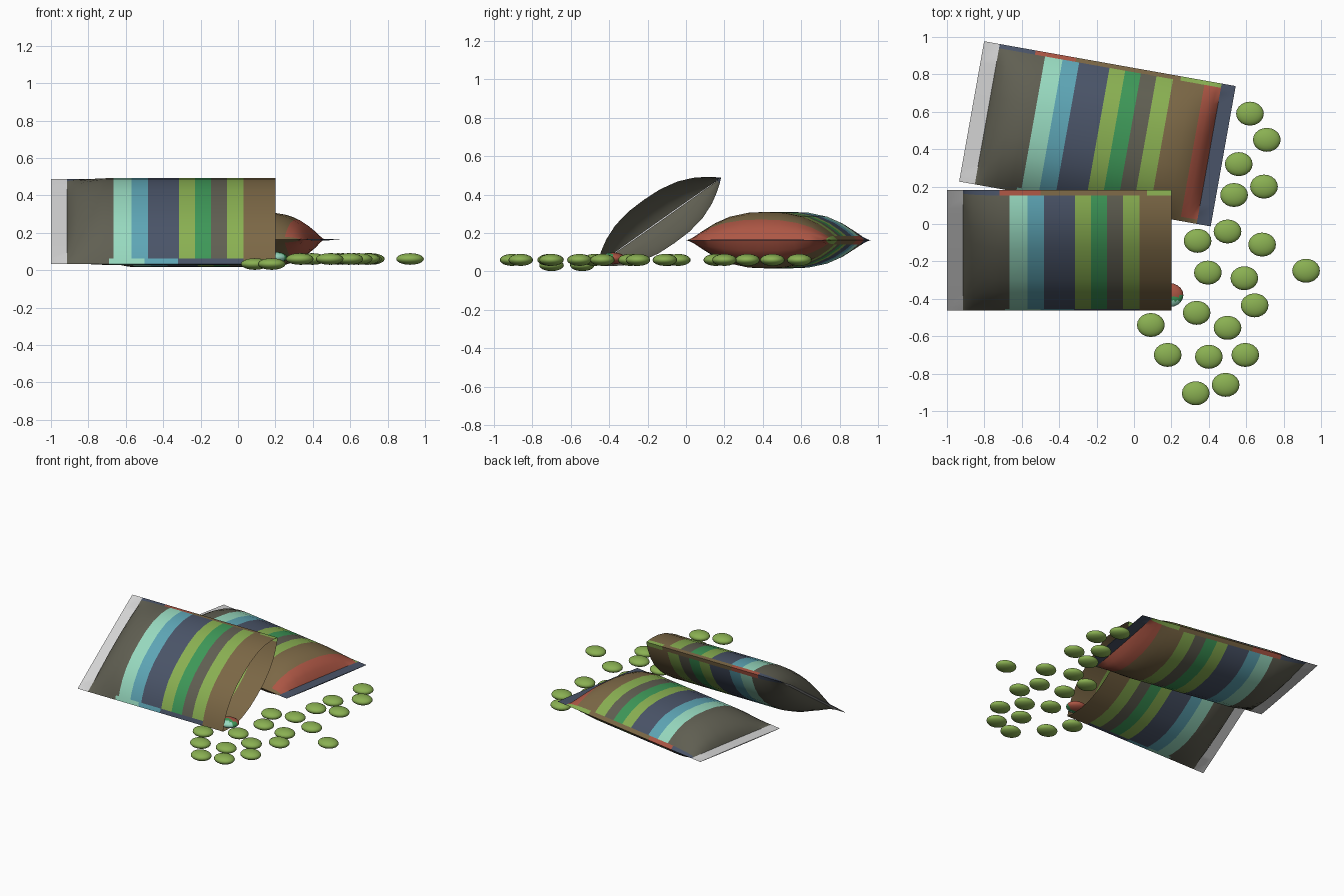
import bpy, bmesh, math
from mathutils import Matrix, Vector

if "Cube" in bpy.data.objects:
    bpy.data.objects.remove(bpy.data.objects["Cube"])


def srgb(r, g, b):
    f = lambda c: c / 12.92 if c <= 0.04045 else ((c + 0.055) / 1.055) ** 2.4
    return (f(r / 255), f(g / 255), f(b / 255), 1)


COLOURS = {
    "white": (212, 212, 212), "charcoal": (96, 95, 82), "aqua": (152, 218, 192),
    "blue": (94, 166, 182), "navy": (74, 84, 104), "lime": (138, 176, 82),
    "green": (62, 152, 88), "brown": (124, 104, 70), "red": (172, 86, 68),
}
NAMES = list(COLOURS)
MATS = []
for n, c in COLOURS.items():
    m = bpy.data.materials.new(n)
    m.diffuse_color = srgb(*c)
    m.use_nodes = True
    m.node_tree.nodes["Principled BSDF"].inputs["Base Color"].default_value = m.diffuse_color
    MATS.append(m)

# stripes along the packet: (end position, colour)
STRIPES = [(.085, "white"), (.335, "charcoal"), (.43, "aqua"), (.52, "blue"), (.685, "navy"),
           (.77, "lime"), (.855, "green"), (.94, "charcoal"), (1.03, "lime"),
           (1.2, "brown"), (1.29, "red"), (1.4, "navy")]
# narrow bands on the two long edges
BACK_EDGE = [(.085, "white"), (.28, "navy"), (.5, "red"), (1.07, "brown"), (1.29, "lime"), (1.4, "navy")]
FRONT_EDGE = [(.085, "white"), (.31, "charcoal"), (.5, "aqua"), (.68, "blue"), (1.03, "navy"),
              (1.29, "brown"), (1.4, "navy")]


def pick(table, t):
    return NAMES.index(next(c for end, c in table if t < end))


def make_object(name, bm, angle):
    me = bpy.data.meshes.new(name)
    bm.to_mesh(me)
    bm.free()
    for m in MATS:
        me.materials.append(m)
    ob = bpy.data.objects.new(name, me)
    bpy.context.collection.objects.link(ob)
    bpy.ops.object.select_all(action='DESELECT')
    ob.select_set(True)
    bpy.context.view_layer.objects.active = ob
    bpy.ops.object.shade_smooth_by_angle(angle=math.radians(angle))
    return ob


def packet(name, length, width, half_h, matrix, is_open):
    """Pillow-shaped packet along local x, starting at x = 0."""
    cuts = {0.0, length, .1, .14, .2, .26, 1.0, 1.13, 1.165, 1.235, 1.265}
    for table in (STRIPES, BACK_EDGE, FRONT_EDGE):
        cuts |= {e for e, _ in table}
    cuts = sorted(t for t in cuts if t <= length)
    side = [-.94, -.85, -.7, -.5, -.25, 0, .25, .5, .7, .85, .94]
    ring = [(-1, 0)] + [(s, 1) for s in side] + [(1, 0)] + [(s, -1) for s in reversed(side)]

    def fill(t):
        d = t - .085 if is_open else min(t - .085, 1.29 - t)
        d = min(max(d / .25, 0), 1)
        return max((1 - (1 - d) ** 2) ** .6, .02)

    bm = bmesh.new()
    rows = []
    for t in cuts:
        h = half_h * fill(t)
        rows.append([bm.verts.new((t, s * width / 2, sign * h * (1 - abs(s) ** 2.6)))
                     for s, sign in ring])
    n = len(ring)
    for a, b, ta, tb in zip(rows, rows[1:], cuts, cuts[1:]):
        for i in range(n):
            j = (i + 1) % n
            f = bm.faces.new((a[i], b[i], b[j], a[j]))
            s = (ring[i][0] + ring[j][0]) / 2
            table = BACK_EDGE if s > .94 else FRONT_EDGE if s < -.94 else STRIPES
            f.material_index = pick(table, (ta + tb) / 2)
    bm.faces.new(rows[0]).material_index = NAMES.index("white")
    if not is_open:
        bm.faces.new(rows[-1]).material_index = NAMES.index("navy")
    bmesh.ops.recalc_face_normals(bm, faces=bm.faces)
    bm.transform(matrix)
    return make_object(name, bm, 35)


# sealed packet lying flat at the back
packet("sealed_packet", 1.366, .762, .147,
       Matrix.Translation((-.868, .602, .163)) @ Matrix.Rotation(math.radians(-10.1), 4, 'Z'), False)

# torn-open packet leaning on it
packet("open_packet", 1.2, .79, .138,
       Matrix.Translation((-1, -.14, .26)) @ Matrix.Rotation(math.radians(35.2), 4, 'X'), True)


def sweet(name, x, y, z, mixed=False):
    bm = bmesh.new()
    bmesh.ops.create_uvsphere(bm, u_segments=20, v_segments=12, radius=1)
    for f in bm.faces:
        c = f.calc_center_median()
        col = "lime"
        if mixed:  # two-tone shell
            col = "red" if c.y > -.1 else "green" if c.y > -.5 else "aqua"
        f.material_index = NAMES.index(col)
    bm.transform(Matrix.Translation((x, y, z)) @ Matrix.Diagonal((.074, .064, .031, 1)))
    make_object(name, bm, 60)


# spilled sweets
SPOTS = [(.62, .59), (.71, .45), (.56, .32), (.695, .2), (.535, .155), (.5, -.04), (.34, -.09),
         (.685, -.11), (.395, -.26), (.59, -.29), (.92, -.25), (.645, -.435), (.335, -.475),
         (.5, -.555), (.4, -.71), (.595, -.7), (.33, -.905), (.49, -.86)]
for i, (x, y) in enumerate(SPOTS):
    sweet(f"sweet_{i + 1}", x, y, .06)
sweet("low_sweet_1", .09, -.54, .033)
sweet("low_sweet_2", .18, -.7, .033)
sweet("mixed_sweet", .19, -.38, .068, True)
